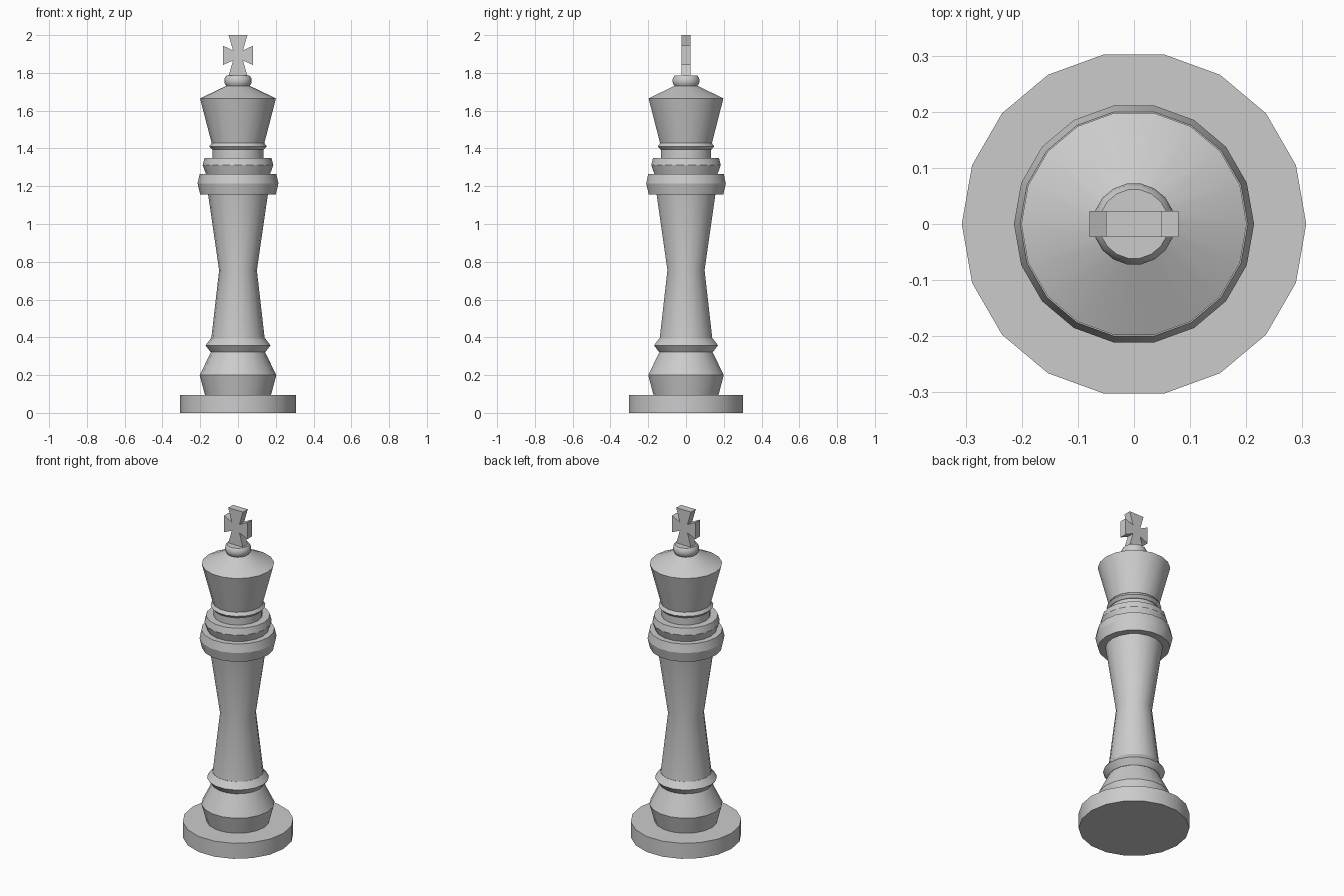
import bpy, bmesh
from math import cos, sin, tau, radians

if "Cube" in bpy.data.objects:
    bpy.data.objects.remove(bpy.data.objects["Cube"])

SIDES = 18


def finish(name, bm):
    bmesh.ops.recalc_face_normals(bm, faces=bm.faces)
    mesh = bpy.data.meshes.new(name)
    bm.to_mesh(mesh)
    bm.free()
    obj = bpy.data.objects.new(name, mesh)
    bpy.context.collection.objects.link(obj)
    bpy.ops.object.select_all(action='DESELECT')
    obj.select_set(True)
    bpy.context.view_layer.objects.active = obj
    bpy.ops.object.shade_smooth_by_angle(angle=radians(25))
    return obj


def turned(name, profile):
    """Closed solid of revolution from (radius, height) points."""
    bm = bmesh.new()
    rings = [[bm.verts.new((r * cos(tau * i / SIDES), r * sin(tau * i / SIDES), z))
              for i in range(SIDES)] for r, z in profile]
    for low, high in zip(rings, rings[1:]):
        for i in range(SIDES):
            j = (i + 1) % SIDES
            bm.faces.new((low[i], low[j], high[j], high[i]))
    bm.faces.new(rings[0][::-1])
    bm.faces.new(rings[-1])
    return finish(name, bm)


# Foot and stem
turned("base_disc", [(0.307, 0), (0.307, 0.095)])
turned("lower_bulb", [(0.175, 0.095), (0.203, 0.2), (0.143, 0.322)])
turned("lower_ring", [(0.145, 0.322), (0.172, 0.358), (0.143, 0.395)])
turned("stem", [(0.143, 0.38), (0.1, 0.755), (0.158, 1.155)])

# Stacked collars
turned("wide_collar", [(0.2, 1.155), (0.214, 1.215), (0.203, 1.265)])
turned("middle_collar", [(0.17, 1.265), (0.187, 1.312), (0.177, 1.35)])
turned("neck", [(0.135, 1.35), (0.135, 1.395)])
turned("neck_ring", [(0.138, 1.395), (0.152, 1.411), (0.138, 1.43)])

# Crown and knob
turned("crown", [(0.14, 1.43), (0.201, 1.665), (0.065, 1.73)])
turned("top_knob", [(0.06, 1.728), (0.07, 1.742), (0.073, 1.757),
                    (0.07, 1.773), (0.062, 1.785)])

# Flared cross: one quarter outline mirrored around the centre
ZC, TOP, BOTTOM = 1.892, 2.0, 1.784
right = [(0.05, BOTTOM), (0.026, 1.866), (0.079, 1.842),
         (0.079, 1.944), (0.026, 1.918), (0.05, TOP)]
outline = right + [(-x, z) for x, z in reversed(right)]
bm = bmesh.new()
face = bm.faces.new([bm.verts.new((x, -0.023, z)) for x, z in outline])
ext = bmesh.ops.extrude_face_region(bm, geom=[face])
bmesh.ops.translate(bm, vec=(0, 0.046, 0),
                    verts=[v for v in ext["geom"] if isinstance(v, bmesh.types.BMVert)])
finish("top_cross", bm)
